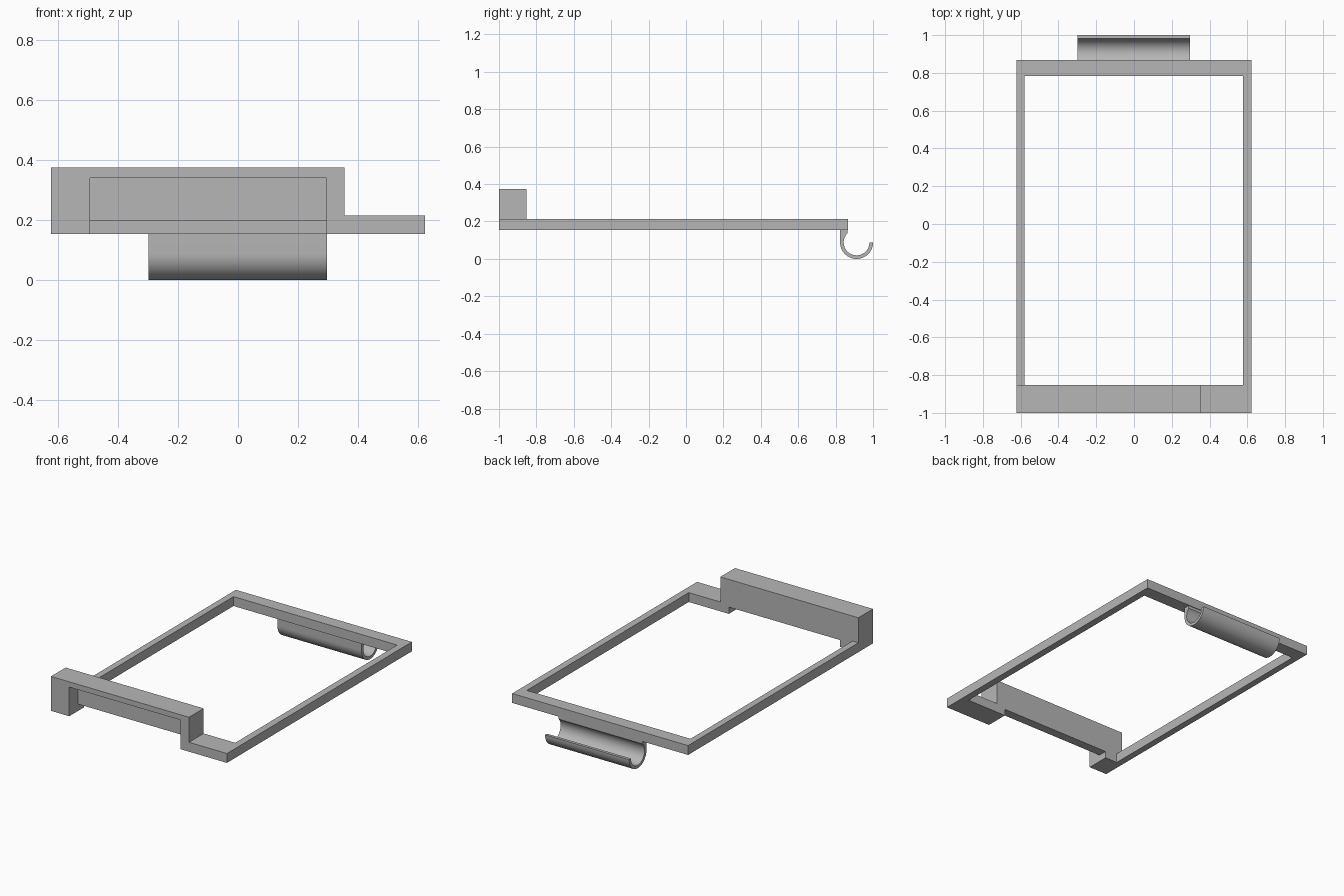
import bpy
import math
from mathutils import Vector

cube = bpy.data.objects.get("Cube")
if cube:
    bpy.data.objects.remove(cube, do_unlink=True)

grey = bpy.data.materials.new("plain_grey")
grey.use_nodes = True
GREY = (0.47, 0.47, 0.47, 1.0)
grey.diffuse_color = GREY
grey.node_tree.nodes["Principled BSDF"].inputs["Base Color"].default_value = GREY


def extrude(name, outline, axis, start, end):
    """Extrude a 2D outline along axis 'x' (y,z), 'y' (x,z) or 'z' (x,y)."""
    place = {
        "x": lambda a, b, d: Vector((d, a, b)),
        "y": lambda a, b, d: Vector((a, d, b)),
        "z": lambda a, b, d: Vector((a, b, d)),
    }[axis]
    n = len(outline)
    verts = [place(a, b, d) for d in (start, end) for a, b in outline]
    faces = [list(range(n))[::-1], list(range(n, 2 * n))]
    faces += [[i, (i + 1) % n, n + (i + 1) % n, n + i] for i in range(n)]
    mesh = bpy.data.meshes.new(name)
    mesh.from_pydata(verts, [], faces)
    mesh.materials.append(grey)
    obj = bpy.data.objects.new(name, mesh)
    bpy.context.collection.objects.link(obj)
    # Consistent outward normals
    bpy.context.view_layer.objects.active = obj
    obj.select_set(True)
    bpy.ops.object.mode_set(mode="EDIT")
    bpy.ops.mesh.select_all(action="SELECT")
    bpy.ops.mesh.normals_make_consistent(inside=False)
    bpy.ops.object.mode_set(mode="OBJECT")
    obj.select_set(False)
    return obj


HALF_W = 0.622
LOW, HIGH, TOP = 0.154, 0.214, 0.374
FRONT, WALL, INNER = -1.0, -0.91, -0.852
BACK = 0.867

# U-shaped frame: two side rails and the back bar
extrude("frame_rails", [
    (-HALF_W, INNER), (-HALF_W, BACK), (HALF_W, BACK), (HALF_W, INNER),
    (0.577, INNER), (0.577, 0.783), (-0.58, 0.783), (-0.58, INNER),
], "z", LOW, HIGH)


# Raised front housing with a low step, open along the bottom
def housing(opening_top):
    return [
        (-HALF_W, LOW), (-HALF_W, TOP), (0.354, TOP), (0.354, HIGH),
        (HALF_W, HIGH), (HALF_W, LOW), (0.294, LOW), (0.294, opening_top),
        (-0.493, opening_top), (-0.493, LOW),
    ]


extrude("front_housing", housing(0.34), "y", FRONT, WALL)
extrude("housing_back_wall", housing(0.197), "y", WALL, INNER)

# Open tubular hook under the back bar
CY, CZ, R_OUT, R_IN = 0.912, 0.088, 0.088, 0.069
STEPS = 32


def arc(radius, a, b):
    return [(CY + radius * math.cos(math.radians(a + (b - a) * i / STEPS)),
             CZ + radius * math.sin(math.radians(a + (b - a) * i / STEPS)))
            for i in range(STEPS + 1)]


outer = arc(R_OUT, 180, 360)
inner = arc(R_IN, 360, 136)
hook = extrude("hook", [(CY - R_OUT, LOW)] + outer + inner + [(inner[-1][0], LOW)],
               "x", -0.298, 0.296)
hook.select_set(True)
bpy.context.view_layer.objects.active = hook
bpy.ops.object.shade_smooth_by_angle(angle=math.radians(30))
hook.select_set(False)
